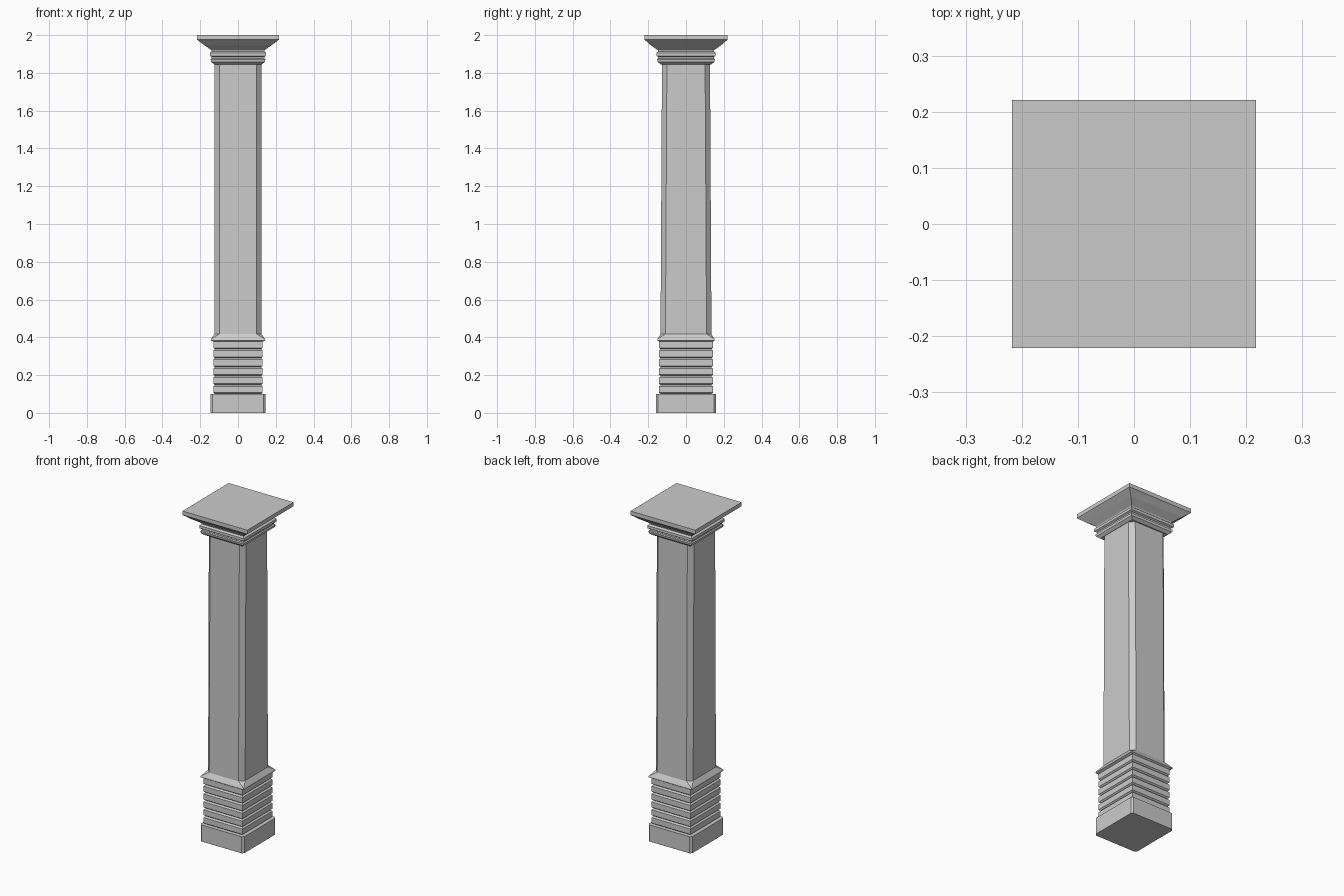
import bpy, bmesh

if "Cube" in bpy.data.objects:
    bpy.data.objects.remove(bpy.data.objects["Cube"])


def loft(name, rings):
    """Stack rectangular rings (z, half_x, half_y, corner_chamfer) into a closed solid."""
    bm = bmesh.new()
    loops = []
    for z, hx, hy, c in rings:
        pts = []
        for sx, sy in ((1, 1), (-1, 1), (-1, -1), (1, -1)):
            a = (sx * hx, sy * (hy - c), z)
            b = (sx * (hx - c), sy * hy, z)
            pts += [a, b] if sx * sy > 0 else [b, a]
        loops.append([bm.verts.new(p) for p in pts])
    for lo, hi in zip(loops, loops[1:]):
        for i in range(8):
            j = (i + 1) % 8
            bm.faces.new((lo[i], lo[j], hi[j], hi[i]))
    bm.faces.new(loops[0][::-1])
    bm.faces.new(loops[-1])
    bmesh.ops.remove_doubles(bm, verts=bm.verts, dist=0.0001)
    bmesh.ops.recalc_face_normals(bm, faces=bm.faces)
    mesh = bpy.data.meshes.new(name)
    bm.to_mesh(mesh)
    bm.free()
    obj = bpy.data.objects.new(name, mesh)
    bpy.context.collection.objects.link(obj)
    return obj


# Plinth with narrow corner chamfers
loft("plinth", [(0, .146, .158, .011), (.10, .146, .158, .011)])

# Grooved base: six bands separated by shallow V grooves
rings = []
bands, pitch = 6, 0.0475
for k in range(bands):
    z = .10 + k * pitch
    rings += [(z, .122, .134, 0), (z + .007, .131, .143, 0),
              (z + .040, .131, .143, 0)]
rings.append((.385, .122, .134, 0))
loft("grooved_base", rings)

# Sloped collar from square edge to the chamfered shaft
loft("base_collar", [(.378, .131, .143, 0), (.384, .145, .153, 0),
                     (.391, .143, .151, 0), (.418, .124, .134, .026)])

# Chamfered shaft, tapering slightly front to back
loft("shaft", [(.40, .124, .135, .026), (1.86, .124, .127, .026)])

# Capital mouldings and flat top slab
profile = [(1.845, .126), (1.858, .142), (1.872, .145), (1.876, .139),
           (1.884, .139), (1.890, .149), (1.906, .149), (1.914, .139),
           (1.921, .142), (1.948, .180), (1.968, .207), (1.976, .217),
           (2.0, .217)]
loft("capital", [(z, r, r + (.008 if z < 1.95 else .004), 0) for z, r in profile])
